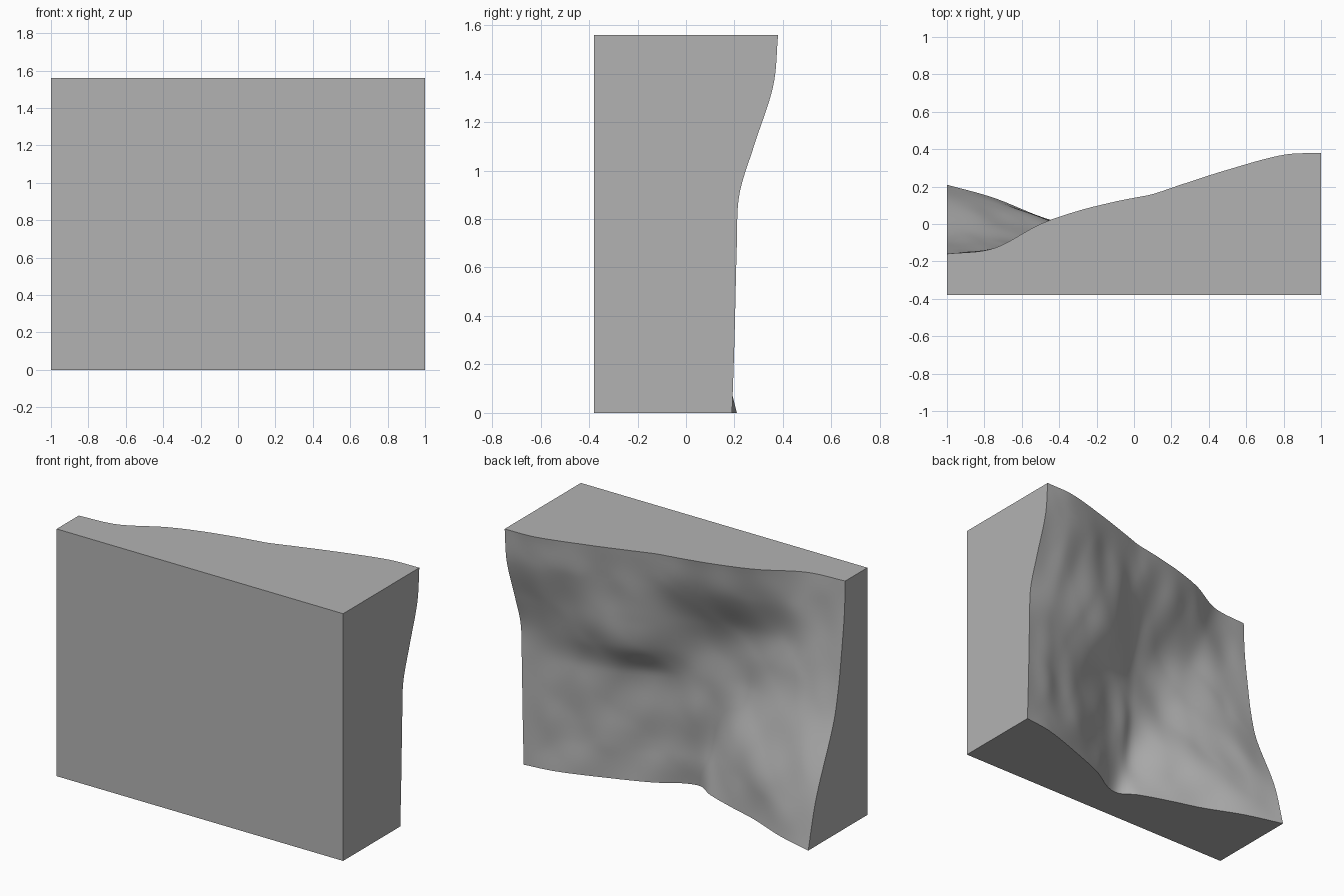
import bpy
import bmesh
import math
from mathutils import Vector, noise

cube = bpy.data.objects.get("Cube")
if cube:
    bpy.data.objects.remove(cube, do_unlink=True)

HEIGHT = 1.56
FRONT = -0.38

# Rock relief: depth in hundredths, one row per height, one column per x
columns = [-1, -.75, -.5, -.3, -.1, 0, .1, .25, .5, .8, 1]
relief = {
    0.0: [21, 14, 4, -2, -9, -15, -13, -4, 6, 16, 19],
    0.3: [13, 9, 2, -5, -14, -12, -9, -3, 7, 16, 20],
    0.7: [-4, -4, -10, -15, -12, -9, -6, 0, 10, 18, 21],
    0.9: [-9, -9, -13, -14, -11, -7, 0, 11, 17, 21, 22],
    1.1: [-12, -13, -14, -11, -5, 0, 6, 14, 22, 26, 28],
    1.35: [-15, -13, -5, 2, 7, 10, 13, 18, 26, 34, 36],
    HEIGHT: [-16, -13, 0, 7, 12, 14, 16, 21, 29, 37, 38],
}
heights = list(relief)


def smooth_curve(stations, values, t):
    """Cubic interpolation through unevenly spaced values."""
    last = len(stations) - 1
    i = max(k for k in range(last) if k == 0 or stations[k] <= t)

    def slope(k):
        a, b = max(k - 1, 0), min(k + 1, last)
        return (values[b] - values[a]) / (stations[b] - stations[a])

    step = stations[i + 1] - stations[i]
    u = (t - stations[i]) / step
    blend = u * u * (3 - 2 * u)
    return (values[i] * (1 - blend) + values[i + 1] * blend
            + step * u * (1 - u) * ((1 - u) * slope(i) - u * slope(i + 1)))


def rock_depth(x, z):
    rows = [smooth_curve(columns, relief[h], x) for h in heights]
    depth = smooth_curve(heights, rows, z) / 100
    # Slanted weathering that fades out towards the block edges
    fade = min(1, 5 * (1 - abs(x)), 5 * z, 5 * (HEIGHT - z))
    grain = noise.noise(Vector((4 * x + 2 * z, 0, 3 * z - 3 * x)))
    return depth + 0.015 * fade * grain


# Rocky back face as a displaced grid
bm = bmesh.new()
bmesh.ops.create_grid(bm, x_segments=80, y_segments=64, size=1)
for v in bm.verts:
    x, z = v.co.x, (v.co.y + 1) * HEIGHT / 2
    v.co = (x, rock_depth(x, z), z)
for f in bm.faces:
    f.smooth = True

# Flat side walls and front
rim = [e for e in bm.edges if e.is_boundary]
walls = bmesh.ops.extrude_edge_only(bm, edges=rim)["geom"]
for v in walls:
    if isinstance(v, bmesh.types.BMVert):
        v.co.y = FRONT
for f in walls:
    if isinstance(f, bmesh.types.BMFace):
        f.smooth = False
bmesh.ops.holes_fill(bm, edges=[e for e in bm.edges if e.is_boundary], sides=0)
bmesh.ops.recalc_face_normals(bm, faces=bm.faces)

mesh = bpy.data.meshes.new("rock_wall_block")
bm.to_mesh(mesh)
bm.free()
block = bpy.data.objects.new("rock_wall_block", mesh)
bpy.context.collection.objects.link(block)

# Stone material
stone = bpy.data.materials.new("grey_stone")
stone.use_nodes = True
grey = (0.45, 0.45, 0.45, 1)
stone.diffuse_color = grey
stone.node_tree.nodes["Principled BSDF"].inputs["Base Color"].default_value = grey
mesh.materials.append(stone)

bpy.ops.object.select_all(action="DESELECT")
block.select_set(True)
bpy.context.view_layer.objects.active = block
bpy.ops.object.shade_smooth_by_angle(angle=math.radians(35))
